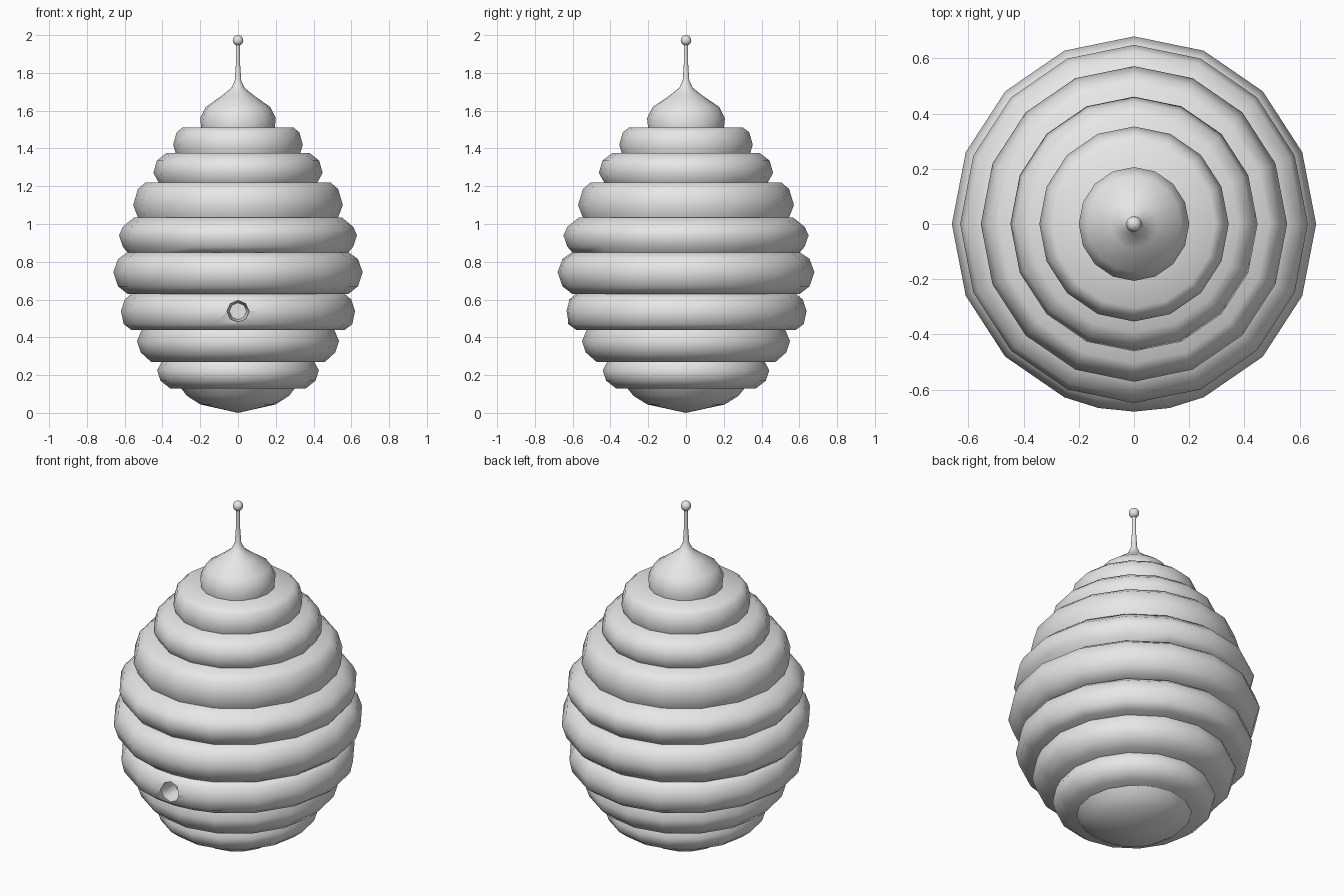
import bpy, bmesh, math

if "Cube" in bpy.data.objects:
    bpy.data.objects.remove(bpy.data.objects["Cube"], do_unlink=True)

grey = bpy.data.materials.new("plain_grey")
grey.use_nodes = True
grey.diffuse_color = (0.8, 0.8, 0.8, 1)
grey.node_tree.nodes["Principled BSDF"].inputs["Base Color"].default_value = grey.diffuse_color

SIDES = 16
DEPTH_SCALE = 1.03  # the hive is slightly deeper than wide


def finish(obj, angle=50):
    bpy.ops.object.select_all(action="DESELECT")
    obj.select_set(True)
    bpy.context.view_layer.objects.active = obj
    bpy.ops.object.shade_smooth_by_angle(angle=math.radians(angle))


def revolve(name, profile, closed=False, rounder_front=False):
    """Spin a (radius, height) profile around z."""
    angles = [math.tau * i / SIDES for i in range(SIDES)]
    if rounder_front:
        half = math.pi / SIDES
        angles = sorted(angles + [1.5 * math.pi - half, 1.5 * math.pi + half])
    bm = bmesh.new()
    columns = [[bm.verts.new((r * math.cos(a), r * math.sin(a) * DEPTH_SCALE, z))
                for r, z in profile] for a in angles]
    spans = len(profile) if closed else len(profile) - 1
    for i, col in enumerate(columns):
        nxt = columns[(i + 1) % len(columns)]
        for j in range(spans):
            k = (j + 1) % len(profile)
            bm.faces.new((col[j], nxt[j], nxt[k], col[k]))
    # weld poles into single points
    bmesh.ops.remove_doubles(bm, verts=bm.verts, dist=0.0005)
    bmesh.ops.recalc_face_normals(bm, faces=bm.faces)
    mesh = bpy.data.meshes.new(name)
    bm.to_mesh(mesh)
    bm.free()
    mesh.materials.append(grey)
    obj = bpy.data.objects.new(name, mesh)
    bpy.context.collection.objects.link(obj)
    return obj


# Bulging coils, bottom to top: outer (radius, height) profiles
coils = [
    [(.36, .13), (.41, .17), (.428, .225), (.405, .27)],
    [(.46, .27), (.515, .32), (.535, .38), (.51, .44)],
    [(.565, .44), (.605, .47), (.62, .54), (.60, .60), (.565, .63)],
    [(.585, .63), (.635, .67), (.66, .745), (.635, .815), (.585, .85)],
    [(.585, .85), (.61, .88), (.63, .94), (.61, .985), (.55, 1.035)],
    [(.53, 1.035), (.555, 1.10), (.53, 1.185), (.49, 1.22)],
    [(.42, 1.22), (.448, 1.27), (.43, 1.335), (.38, 1.375)],
    [(.33, 1.375), (.343, 1.42), (.325, 1.485), (.295, 1.51)],
]
rings = []
for n, outer in enumerate(coils):
    inner = min(r for r, z in outer) - 0.2
    section = [(inner, outer[0][1])] + outer + [(inner, outer[-1][1])]
    rings.append(revolve(f"hive_ring_{n + 1}", section, True, n in (2, 3)))

# Entrance hole, cut into the third ring
bpy.ops.mesh.primitive_cone_add(vertices=8, radius1=0.045, radius2=0.075, depth=0.24,
                                location=(0, -0.64, 0.538),
                                rotation=(math.pi / 2, 0, 0))
cutter = bpy.context.object
cutter.name = "entrance_cutter"
cutter.data.materials.append(grey)
cutter.hide_render = True
cut = rings[2].modifiers.new("entrance", "BOOLEAN")
cut.operation = "DIFFERENCE"
cut.solver = "EXACT"
cut.object = cutter
bpy.context.view_layer.objects.active = rings[2]
bpy.ops.object.modifier_apply(modifier=cut.name)
bpy.data.objects.remove(cutter, do_unlink=True)

for ring in rings:
    finish(ring)

# Shallow dish closing the bottom
finish(revolve("hive_bottom", [(0, 0), (.2, .045), (.27, .09), (.305, .135)]))

# Pointed cap drawn out into a thin stem
finish(revolve("hive_cap", [(.15, 1.51), (.195, 1.51), (.2, 1.56), (.17, 1.62),
                            (.085, 1.68), (.035, 1.72), (.017, 1.76),
                            (.011, 1.85), (.011, 1.95)]), 60)

# Small knob on the tip
bpy.ops.mesh.primitive_uv_sphere_add(segments=16, ring_count=8, radius=0.028,
                                     location=(0, 0, 1.972))
knob = bpy.context.object
knob.name = "tip_knob"
knob.data.materials.append(grey)
finish(knob)
